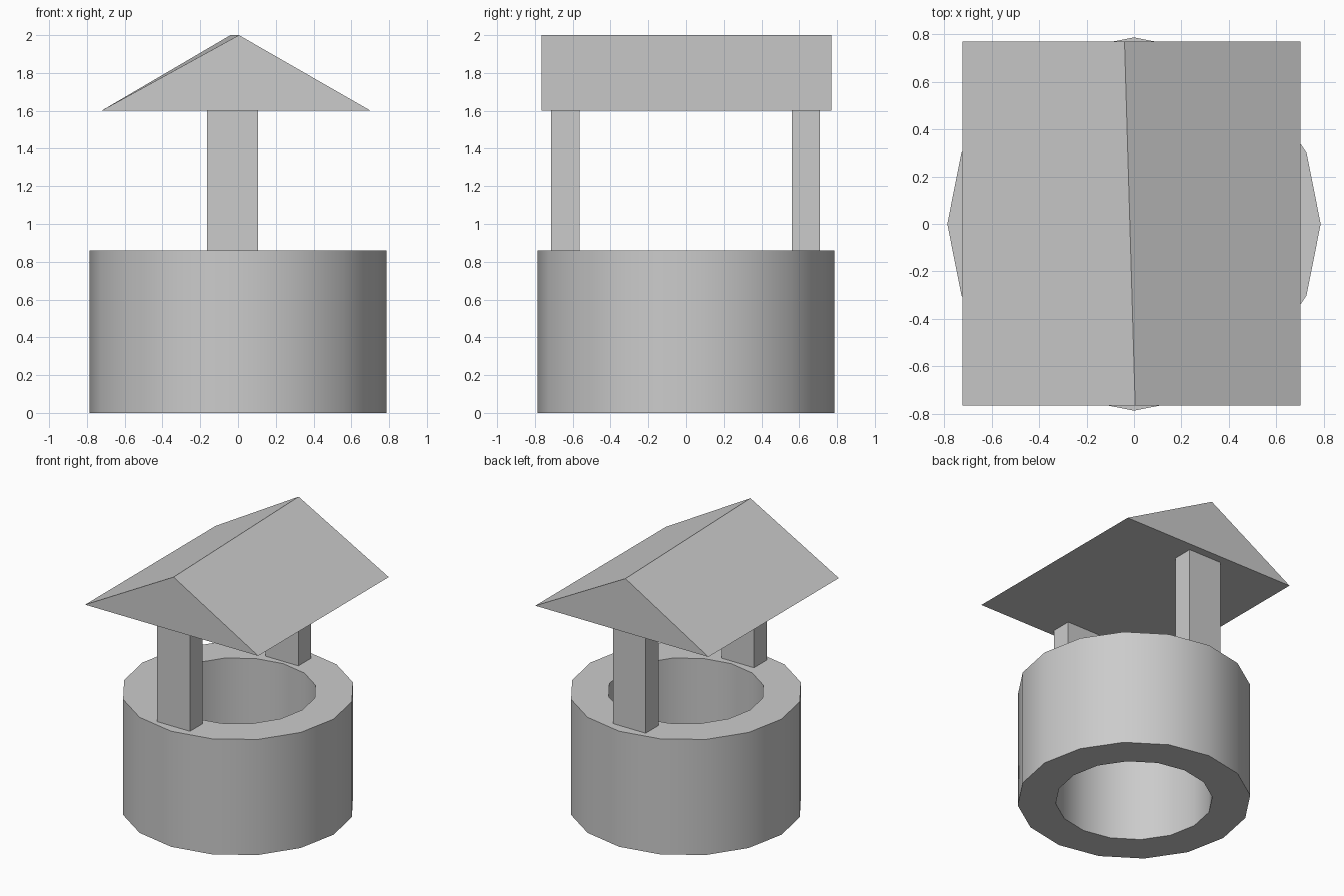
import bpy, bmesh
from math import cos, sin, tau, radians

if "Cube" in bpy.data.objects:
    bpy.data.objects.remove(bpy.data.objects["Cube"])

SIDES = 16


def make_object(name, verts, faces):
    mesh = bpy.data.meshes.new(name)
    mesh.from_pydata(verts, [], faces)
    bm = bmesh.new()
    bm.from_mesh(mesh)
    bmesh.ops.recalc_face_normals(bm, faces=bm.faces)
    bm.to_mesh(mesh)
    bm.free()
    obj = bpy.data.objects.new(name, mesh)
    bpy.context.collection.objects.link(obj)
    return obj


def lathe(name, profile):
    """Revolve a closed (radius, z) profile around the z axis."""
    n = len(profile)
    verts = [(r * cos(tau * i / SIDES), r * sin(tau * i / SIDES), z)
             for i in range(SIDES) for r, z in profile]
    faces = []
    for i in range(SIDES):
        a, b = i * n, (i + 1) % SIDES * n
        for j in range(n):
            k = (j + 1) % n
            faces.append((a + j, b + j, b + k, a + k))
    return make_object(name, verts, faces)


def box(name, x, y, z):
    bpy.ops.mesh.primitive_cube_add(
        size=1, location=[sum(s) / 2 for s in (x, y, z)])
    obj = bpy.context.object
    obj.name = name
    obj.scale = [s[1] - s[0] for s in (x, y, z)]
    bpy.ops.object.transform_apply(location=False, rotation=False, scale=True)
    return obj


# Open stone ring, smooth walls with sharp rims
wall = lathe("well_wall", [(0.787, 0), (0.787, 0.86), (0.53, 0.86), (0.53, 0)])
bpy.ops.object.select_all(action='DESELECT')
wall.select_set(True)
bpy.context.view_layer.objects.active = wall
bpy.ops.object.shade_smooth_by_angle(angle=radians(30))

# Two posts carrying the roof
for name, y in (("front_post", (-0.715, -0.565)), ("back_post", (0.56, 0.71))):
    box(name, (-0.165, 0.105), y, (0.86, 1.60))

# Gabled roof with a slightly skewed ridge
L, R, F, B = -0.723, 0.702, -0.765, 0.77
make_object("roof",
            [(L, F, 1.6), (R, F, 1.6), (0.005, F, 2.0),
             (L, B, 1.6), (R, B, 1.6), (-0.04, B, 2.0)],
            [(0, 1, 2), (3, 5, 4), (0, 3, 4, 1), (1, 4, 5, 2), (0, 2, 5, 3)])
